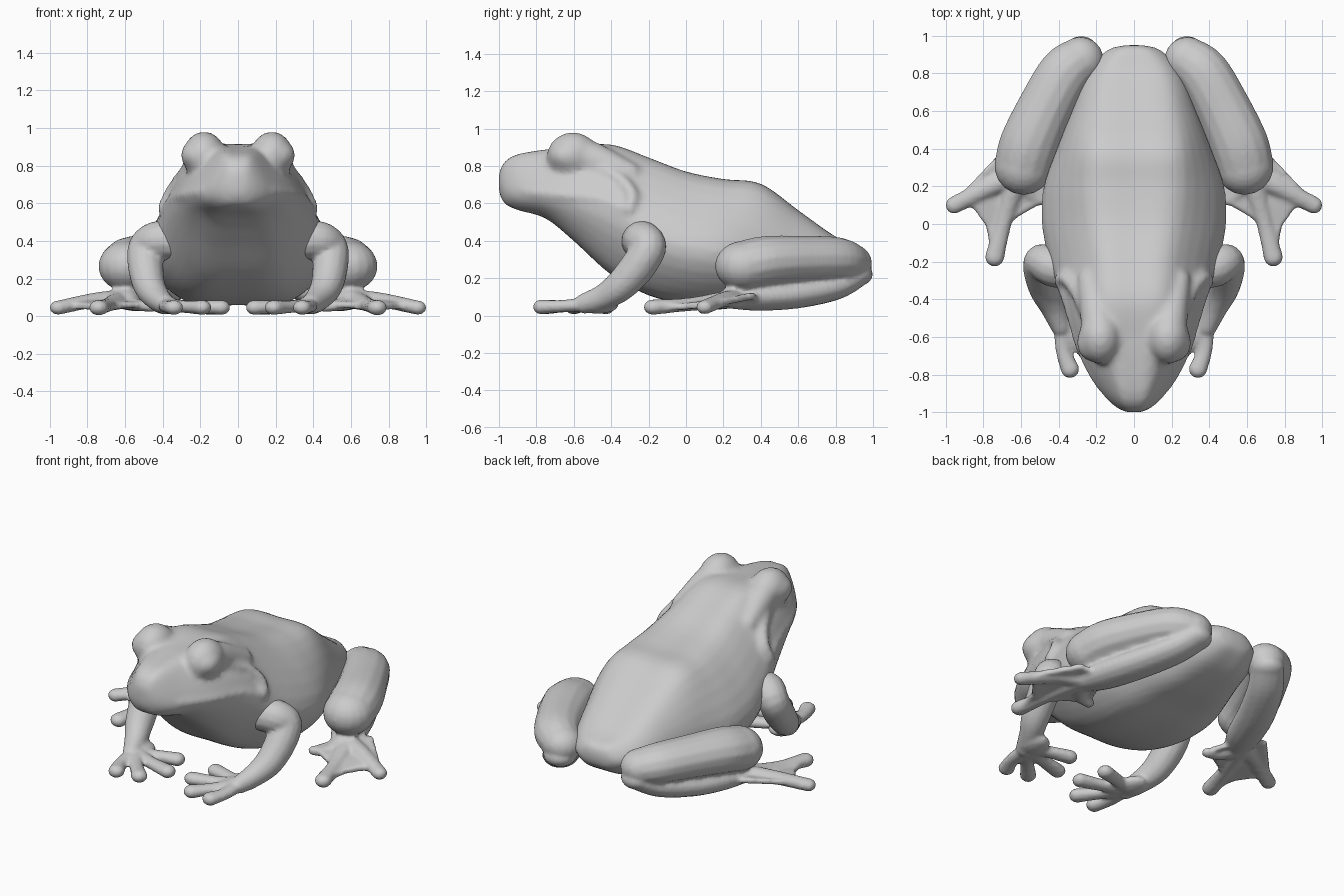
import bpy
import bmesh
import math
from mathutils import Vector, Matrix

cube = bpy.data.objects.get("Cube")
if cube:
    bpy.data.objects.remove(cube)

GREY = (0.6, 0.6, 0.6, 1)
skin = bpy.data.materials.new("grey_skin")
skin.use_nodes = True
skin.diffuse_color = GREY
skin.node_tree.nodes["Principled BSDF"].inputs["Base Color"].default_value = GREY


def spline(points, steps, closed=False):
    """Smooth curve through points of any dimension."""
    pts = [Vector(p) for p in points]
    n = len(pts)
    pick = (lambda i: pts[i % n]) if closed else (lambda i: pts[max(0, min(n - 1, i))])
    out = []
    for i in range(n if closed else n - 1):
        a, b, c, d = (pick(i + k) for k in (-1, 0, 1, 2))
        for s in range(steps):
            t = s / steps
            out.append(0.5 * (2 * b + (c - a) * t + (2 * a - 5 * b + 4 * c - d) * t * t
                              + (3 * b - a - 3 * c + d) * t ** 3))
    return out if closed else out + [pts[-1]]


def loft(bm, loops):
    """Closed skin through a row of rings."""
    rings = [[bm.verts.new(p) for p in loop] for loop in loops]
    for a, b in zip(rings, rings[1:]):
        for i in range(len(a)):
            j = (i + 1) % len(a)
            bm.faces.new((a[i], a[j], b[j], b[i]))
    bm.faces.new(rings[0])
    bm.faces.new(rings[-1])


def ball(bm, centre, radii):
    m = Matrix.Translation(centre) @ Matrix.Diagonal((*radii, 1))
    bmesh.ops.create_uvsphere(bm, u_segments=18, v_segments=12, radius=1, matrix=m)


def limb(bm, points, side, flat=1):
    """Rounded limb; each point is x, y, z, radius."""
    path = spline([(x * side, y, z, r) for x, y, z, r in points], 5)
    across = Vector((1, 0, 0))
    loops = []
    for i, p in enumerate(path):
        along = (path[min(i + 1, len(path) - 1)] - path[max(i - 1, 0)]).to_3d().normalized()
        across = (across - along * across.dot(along)).normalized()
        up = along.cross(across)
        loop = []
        for k in range(14):
            a = math.tau * k / 14
            offset = (across * math.cos(a) + up * math.sin(a)) * p.w
            offset.z *= flat
            loop.append(p.to_3d() + offset)
        loops.append(loop)
    loft(bm, loops)
    for end in (path[0], path[-1]):
        ball(bm, end.to_3d(), (end.w, end.w, end.w * flat))


def web(bm, outline, thickness, side):
    """Thin skin stretched between the toes."""
    lower = [(x * side, y, z) for x, y, z in outline]
    loft(bm, [lower, [(x, y, z + thickness) for x, y, z in lower]])


def finish(bm, name, voxel, smooth):
    """Fuse the overlapping volumes of one part into a single soft skin."""
    bmesh.ops.recalc_face_normals(bm, faces=bm.faces)
    mesh = bpy.data.meshes.new(name)
    bm.to_mesh(mesh)
    bm.free()
    mesh.materials.append(skin)
    obj = bpy.data.objects.new(name, mesh)
    bpy.context.collection.objects.link(obj)
    fuse = obj.modifiers.new("fuse", "REMESH")
    fuse.mode = "VOXEL"
    fuse.voxel_size = voxel
    fuse.use_smooth_shade = True
    soften = obj.modifiers.new("soften", "SMOOTH")
    soften.iterations = smooth


# Body and head: y, bottom, widest height, top, half width, back half width
stations = [
    (-1.0, .66, .71, .76, .04, .03), (-.97, .60, .68, .82, .1, .06),
    (-.9, .565, .66, .86, .17, .09), (-.75, .52, .65, .885, .26, .13),
    (-.6, .40, .63, .9, .32, .17), (-.4, .22, .56, .91, .385, .2),
    (-.2, .11, .44, .84, .45, .22), (0, .065, .37, .765, .49, .25),
    (.2, .06, .34, .725, .48, .27), (.4, .08, .33, .70, .41, .26),
    (.6, .1, .32, .56, .33, .22), (.8, .15, .29, .42, .25, .17),
    (.92, .22, .29, .37, .15, .09), (.95, .27, .3, .33, .05, .03)]
bm = bmesh.new()
loops = []
for y, zb, zw, zt, w, tw in spline(stations, 5):
    half = [(.62 * w, zb + .12 * (zw - zb)), (w, zw), (tw, zt - .1 * (zt - zw))]
    outline = [(0, zb)] + half + [(0, zt)] + [(-x, z) for x, z in reversed(half)]
    loops.append([(p.x, y, p.y) for p in spline(outline, 5, True)])
loft(bm, loops)

for s in (1, -1):
    # Eye bulge, eyeball facing outwards, and the brow running into the back
    ball(bm, (.18 * s, -.605, .85), (.115, .14, .13))
    ball(bm, (.22 * s, -.63, .855), (.085, .1, .08))
    limb(bm, [(.18, -.58, .86, .1), (.2, -.46, .82, .09), (.24, -.3, .76, .06)], s)
    # Upper lip, and the fold of skin behind the eye
    limb(bm, [(0, -.955, .68, .03), (.15, -.88, .665, .03), (.27, -.68, .645, .03),
              (.34, -.45, .62, .03), (.39, -.32, .56, .025)], s)
    limb(bm, [(.25, -.5, .8, .03), (.3, -.37, .74, .035),
              (.36, -.29, .65, .035), (.4, -.3, .57, .03)], s)
finish(bm, "body", .018, 5)

for s, label in ((1, "left"), (-1, "right")):
    # Front leg: shoulder, elbow, forearm, palm
    bm = bmesh.new()
    limb(bm, [(.33, -.25, .4, .1), (.43, -.23, .4, .105), (.49, -.2, .36, .095),
              (.49, -.26, .26, .095), (.47, -.35, .16, .085),
              (.43, -.44, .1, .07), (.39, -.54, .065, .055)], s)
    ball(bm, (.38 * s, -.47, .055), (.085, .11, .045))
    # Fingers with rounded tips
    for mid, tip in (((.375, -.67), (.34, -.77)), ((.28, -.65), (.19, -.75)),
                     ((.25, -.56), (.09, -.6)), ((.28, -.47), (.14, -.43))):
        limb(bm, [(.38, -.52, .06, .05), (*mid, .05, .042),
                  (*tip, .046, .05)], s, .8)
    finish(bm, label + "_front_leg", .013, 3)

    # Hind leg: thigh folded over the shank
    bm = bmesh.new()
    limb(bm, [(.285, .87, .28, .125), (.37, .8, .3, .14), (.47, .62, .3, .148),
              (.555, .43, .29, .158), (.587, .31, .265, .156)], s, .86)
    limb(bm, [(.28, .9, .22, .1), (.36, .78, .155, .11), (.46, .58, .115, .115),
              (.54, .38, .1, .11), (.6, .24, .09, .08)], s, .68)
    # Toes and webbing
    for mid, tip in (((.76, .2, .085, .05), (.955, .1, .045, .047)),
                     ((.69, .02, .06, .045), (.74, -.175, .045, .052)),
                     ((.54, .15, .06, .04), (.46, .13, .05, .035))):
        limb(bm, [(.62, .26, .09, .065), mid, tip], s, .8)
    web(bm, [(.56, .4, .06), (.72, .37, .09), (.86, .22, .06), (.95, .13, .03),
             (.85, .08, .035), (.785, -.01, .03), (.76, -.16, .025), (.67, .0, .035),
             (.58, .06, .04), (.45, .13, .04)], .035, s)
    finish(bm, label + "_hind_leg", .013, 3)
